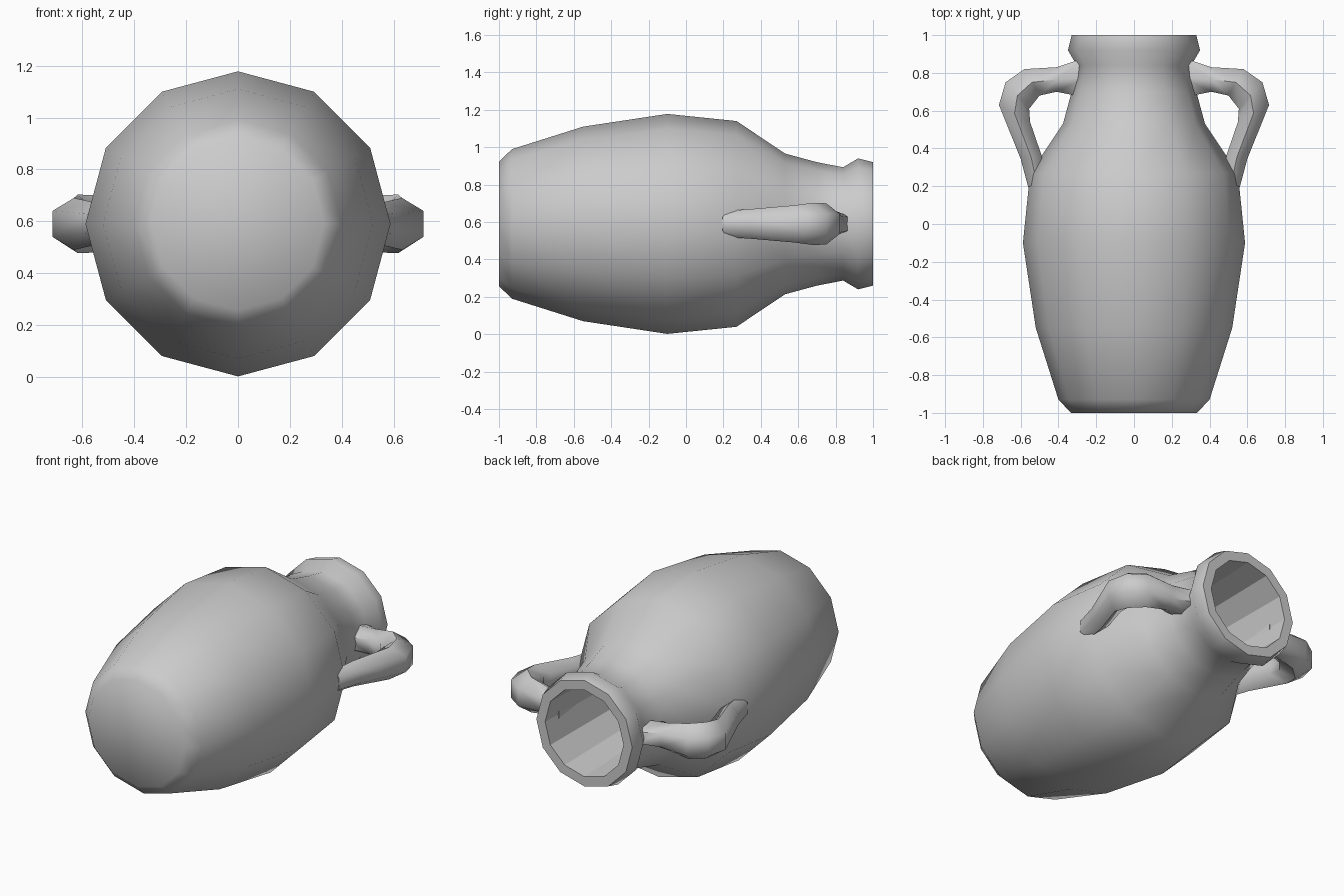
import bpy, bmesh, math
from mathutils import Vector

if "Cube" in bpy.data.objects:
    bpy.data.objects.remove(bpy.data.objects["Cube"])

AXIS_Z = 0.59   # height of the jar's lying axis
SIDES = 12

clay = bpy.data.materials.new("grey_clay")
clay.diffuse_color = (0.6, 0.6, 0.6, 1)
clay.use_nodes = True
clay.node_tree.nodes["Principled BSDF"].inputs["Base Color"].default_value = clay.diffuse_color


def loft(name, rings, cap_start=False, cap_end=False, smooth=None):
    """Skin a list of equal-length rings of points."""
    bm = bmesh.new()
    loops = [[bm.verts.new(p) for p in ring] for ring in rings]
    n = len(loops[0])
    for a, b in zip(loops, loops[1:]):
        for i in range(n):
            j = (i + 1) % n
            bm.faces.new((a[i], a[j], b[j], b[i]))
    if cap_start:
        bm.faces.new(loops[0][::-1])
    if cap_end:
        bm.faces.new(loops[-1])
    if cap_start and cap_end:
        bmesh.ops.recalc_face_normals(bm, faces=bm.faces)
    mesh = bpy.data.meshes.new(name)
    bm.to_mesh(mesh)
    bm.free()
    mesh.materials.append(clay)
    obj = bpy.data.objects.new(name, mesh)
    bpy.context.collection.objects.link(obj)
    if smooth:
        bpy.ops.object.select_all(action='DESELECT')
        obj.select_set(True)
        bpy.context.view_layer.objects.active = obj
        bpy.ops.object.shade_smooth_by_angle(angle=math.radians(smooth))
    return obj


def circle(y, r):
    return [(r * math.cos(2 * math.pi * i / SIDES), y,
             AXIS_Z - r * math.sin(2 * math.pi * i / SIDES)) for i in range(SIDES)]


# Outer wall from the flat base to the lip
profile = [(-1, .333), (-.93, .40), (-.55, .52), (-.10, .588), (.27, .55), (.53, .376),
           (.70, .33), (.84, .303), (.92, .35), (1, .33), (1, .27)]
loft("jar_body", [circle(y, r) for y, r in profile], cap_start=True, smooth=55)

# Faceted inside of the neck
loft("neck_inside", [circle(1, .27), circle(.40, .25)], cap_end=True)

# Handle sections: outer x, y, inner x, y, half thickness in z
sections = [(.26, .88, .26, .67, .07), (.41, .83, .41, .70, .085), (.58, .82, .50, .68, .11),
            (.68, .75, .555, .61, .113), (.715, .63, .55, .54, .10),
            (.60, .345, .49, .365, .08), (.56, .195, .47, .24, .07)]


def handle(name, side):
    rings = []
    for xo, yo, xi, yi, hz in sections:
        out, inn = Vector((xo, yo, 0)), Vector((xi, yi, 0))
        mid, half = (out + inn) / 2, (out - inn) / 2
        ring = []
        for k in range(6):
            a = math.radians(30 + 60 * k)
            p = mid + half * (math.cos(a) / math.cos(math.pi / 6))
            ring.append((side * p.x, p.y, AXIS_Z + hz * math.sin(a)))
        rings.append(ring)
    loft(name, rings, True, True, smooth=65)


handle("right_handle", 1)
handle("left_handle", -1)
